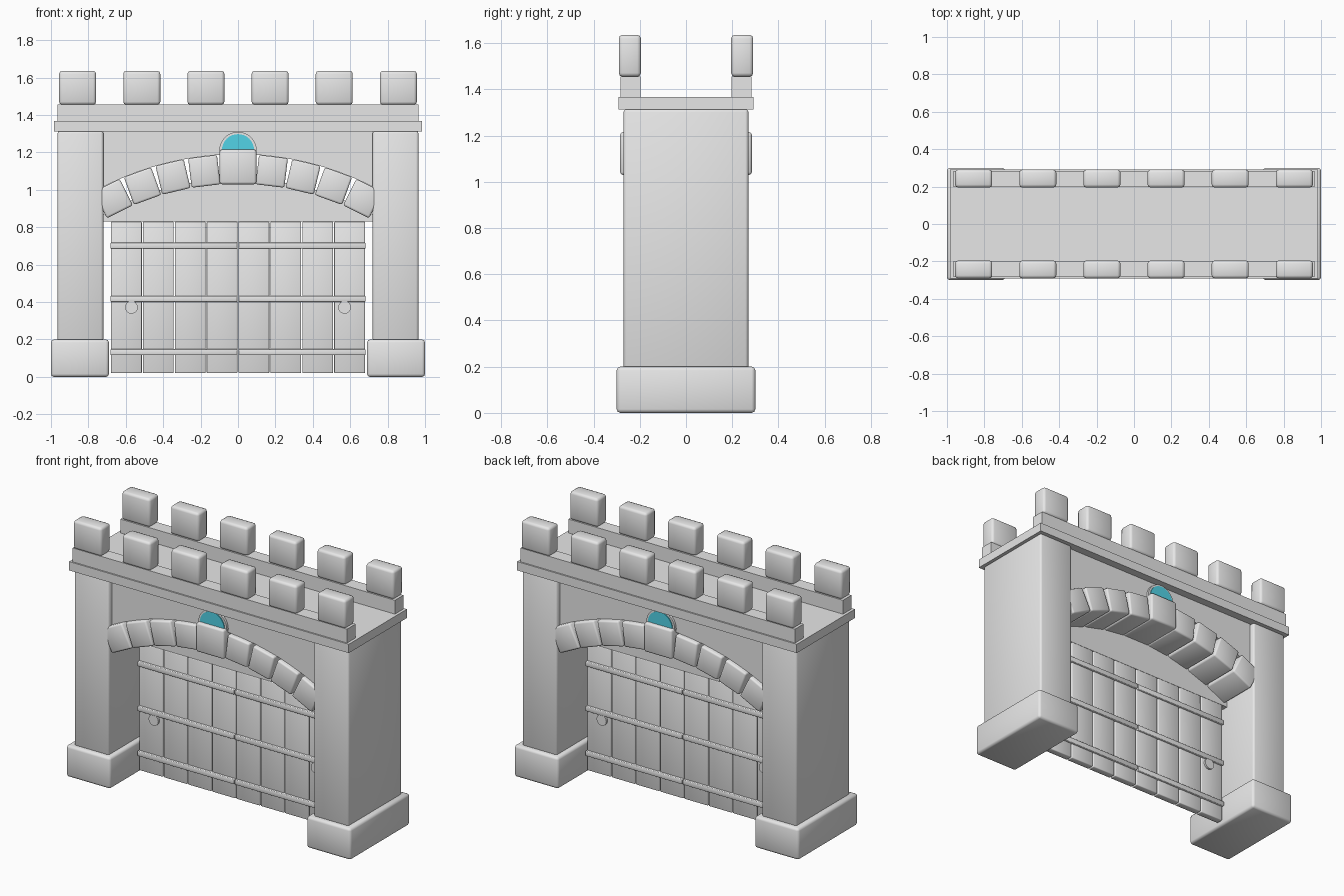
import bpy, bmesh, math
from mathutils import Matrix, Vector

if "Cube" in bpy.data.objects:
    bpy.data.objects.remove(bpy.data.objects["Cube"])


def material(name, rgb):
    m = bpy.data.materials.new(name)
    m.diffuse_color = (*rgb, 1)
    m.use_nodes = True
    m.node_tree.nodes["Principled BSDF"].inputs["Base Color"].default_value = m.diffuse_color
    return m


STONE = material("grey_stone", (0.8, 0.8, 0.8))
TEAL = material("teal_glass", (0.1, 0.78, 0.95))


def finish(name, bm, mat=STONE, smooth=50):
    bmesh.ops.recalc_face_normals(bm, faces=bm.faces[:])
    me = bpy.data.meshes.new(name)
    bm.to_mesh(me)
    bm.free()
    me.materials.append(mat)
    ob = bpy.data.objects.new(name, me)
    bpy.context.collection.objects.link(ob)
    bpy.ops.object.select_all(action='DESELECT')
    ob.select_set(True)
    bpy.context.view_layer.objects.active = ob
    bpy.ops.object.shade_smooth_by_angle(angle=math.radians(smooth))
    return ob


def box(name, x, y, z, bevel=0.0, turn=0.0):
    """Box from (min, max) ranges, optionally bevelled and turned about y."""
    bm = bmesh.new()
    size = Vector((x[1] - x[0], y[1] - y[0], z[1] - z[0]))
    mid = Vector((sum(x) / 2, sum(y) / 2, sum(z) / 2))
    bmesh.ops.create_cube(bm, size=1, matrix=Matrix.Diagonal((*size, 1)))
    if bevel:
        bmesh.ops.bevel(bm, geom=bm.edges[:], offset=bevel, segments=2,
                        profile=0.5, affect='EDGES')
    bm.transform(Matrix.Translation(mid) @ Matrix.Rotation(turn, 4, 'Y'))
    return finish(name, bm)


def extrude_outline(name, points, depth):
    """Solid from an (x, z) outline, extended to both sides of y = 0."""
    bm = bmesh.new()
    face = bm.faces.new([bm.verts.new((x, -depth, z)) for x, z in points])
    new = bmesh.ops.extrude_face_region(bm, geom=[face])["geom"]
    verts = [v for v in new if isinstance(v, bmesh.types.BMVert)]
    bmesh.ops.translate(bm, verts=verts, vec=(0, 2 * depth, 0))
    return finish(name, bm, smooth=30)


def disc(name, x, z, radius, depth, mat=STONE, y=0.0):
    bm = bmesh.new()
    bmesh.ops.create_cone(bm, cap_ends=True, segments=32, radius1=radius,
                          radius2=radius, depth=depth,
                          matrix=Matrix.Translation((x, y, z)) @
                          Matrix.Rotation(math.pi / 2, 4, 'X'))
    return finish(name, bm, mat)


def arc(radius, half_width, steps=24):
    xs = [-half_width + 2 * half_width * i / steps for i in range(steps + 1)]
    return [(x, ARC_Z + math.sqrt(radius ** 2 - x * x)) for x in xs]


ARC_Z, INNER, OUTER = -0.39, 1.42, 1.58

# Side pillars and plinths
for s, side in ((-1, "left"), (1, "right")):
    box(side + "_plinth", sorted((s * 0.69, s * 1.0)), (-0.3, 0.3), (0, 0.2), 0.016)
    box(side + "_pillar", sorted((s * 0.72, s * 0.965)), (-0.27, 0.27), (0.19, 1.315), 0.013)

# Wall above the arch and thin panel filling the arch above the doors
extrude_outline("upper_wall", arc(OUTER, 0.718) + [(0.718, 1.315), (-0.718, 1.315)], 0.24)
extrude_outline("arch_panel", arc(INNER + 0.03, 0.722) + [(0.722, 0.83), (-0.722, 0.83)], 0.02)

# Arch stones and keystone
mid_r = (INNER + OUTER) / 2
for s, side in ((-1, "left"), (1, "right")):
    for i in range(4):
        a = s * math.radians(6.9 + 6.5 * i)
        cx, cz = mid_r * math.sin(a), ARC_Z + mid_r * math.cos(a)
        box(f"{side}_arch_stone_{i + 1}", (cx - 0.0775, cx + 0.0775), (-0.268, 0.268),
            (cz - 0.079, cz + 0.079), 0.011, a)
box("keystone", (-0.098, 0.098), (-0.285, 0.285), (1.03, 1.215), 0.012)

# Round window above the keystone
disc("window_frame", 0, 1.21, 0.1, 0.51)
for s, side in ((-1, "front"), (1, "back")):
    disc(side + "_window_glass", 0, 1.212, 0.086, 0.008, TEAL, s * 0.257)

# Cornice, parapets and merlons
box("cornice", (-0.983, 0.983), (-0.292, 0.292), (1.312, 1.368))
for s, side in ((-1, "front"), (1, "back")):
    box(side + "_parapet", (-0.965, 0.965), sorted((s * 0.197, s * 0.283)), (1.365, 1.456))
    for i in range(6):
        cx = (i - 2.5) * 0.343
        box(f"{side}_merlon_{i + 1}", (cx - 0.099, cx + 0.099),
            sorted((s * 0.195, s * 0.291)), (1.455, 1.636), 0.016)

# Double door: planks, straps and round handles
for i in range(8):
    x0 = -0.682 + i * 0.1705
    box(f"door_plank_{i + 1}", (x0 + 0.003, x0 + 0.1675), (-0.022, 0.022), (0.02, 0.83), 0.005)
for s, side in ((-1, "left"), (1, "right")):
    for i, z in enumerate((0.132, 0.417, 0.702)):
        box(f"{side}_door_strap_{i + 1}", sorted((s * 0.003, s * 0.682)),
            (-0.037, 0.037), (z - 0.016, z + 0.016), 0.004)
    disc(side + "_door_handle", s * 0.57, 0.372, 0.034, 0.07)
